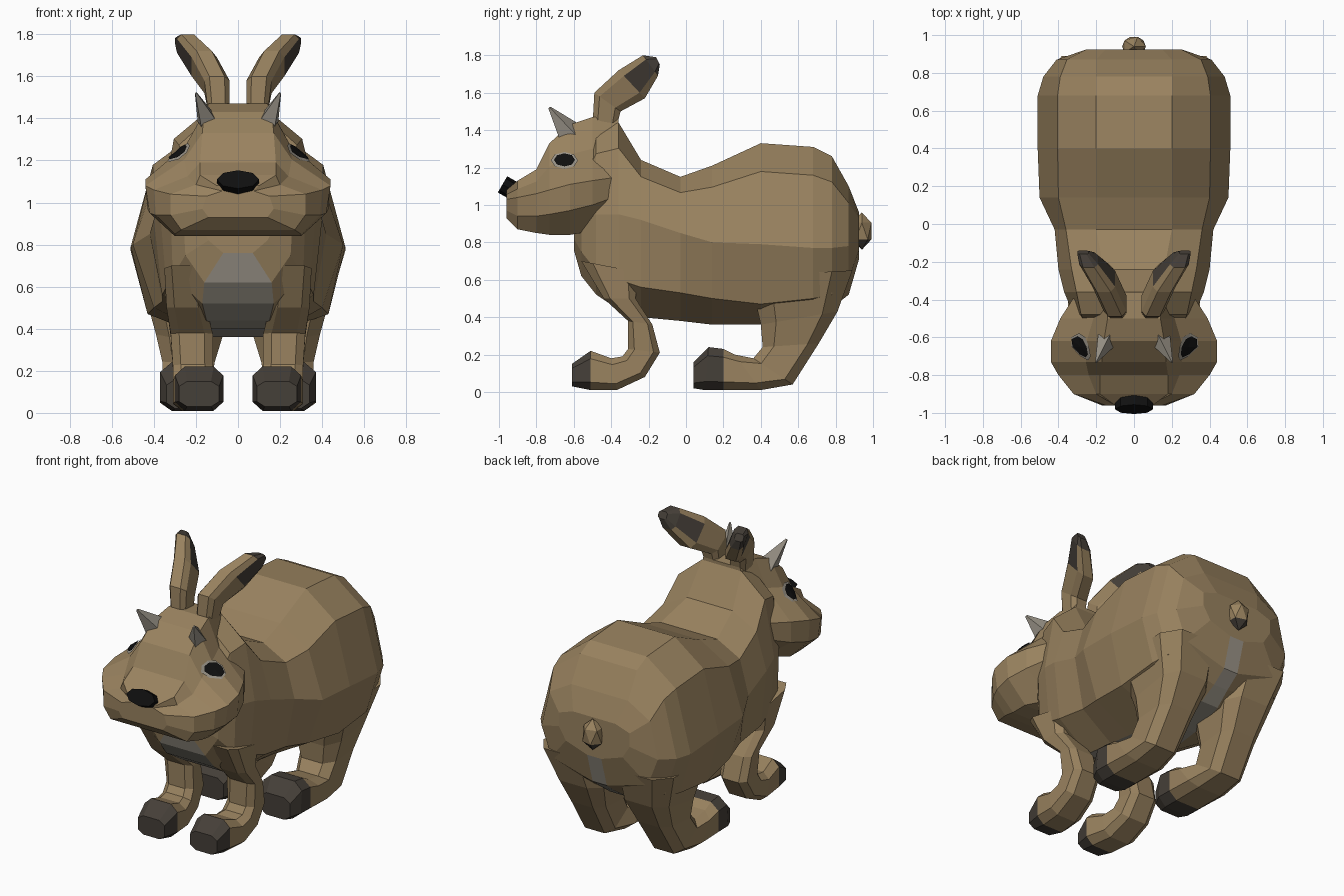
import bpy
import bmesh
from math import cos, sin, pi
from mathutils import Vector, Matrix
from mathutils.bvhtree import BVHTree

default_cube = bpy.data.objects.get("Cube")
if default_cube:
    bpy.data.objects.remove(default_cube, do_unlink=True)


def material(name, colour):
    mat = bpy.data.materials.new(name)
    mat.use_nodes = True
    rgba = (*colour, 1)
    mat.diffuse_color = rgba
    mat.node_tree.nodes["Principled BSDF"].inputs["Base Color"].default_value = rgba
    return mat


FUR = material("brown fur", (.32, .225, .115))
DARK = material("dark grey fur", (.06, .05, .04))
PALE = material("pale grey fur", (.33, .3, .25))
BLACK = material("black", (.005, .005, .005))


def finish(bm, name, mats, rule=None):
    """Turn a bmesh into a flat shaded object, colouring faces by a rule."""
    bmesh.ops.recalc_face_normals(bm, faces=bm.faces)
    mesh = bpy.data.meshes.new(name)
    if rule:
        for face in bm.faces:
            face.material_index = int(rule(face))
    bm.to_mesh(mesh)
    bm.free()
    for mat in mats:
        mesh.materials.append(mat)
    obj = bpy.data.objects.new(name, mesh)
    bpy.context.collection.objects.link(obj)
    return obj


def loft(rings):
    """Skin a row of equal closed rings and cap both ends."""
    bm = bmesh.new()
    rows = [[bm.verts.new(p) for p in ring] for ring in rings]
    for a, b in zip(rows, rows[1:]):
        for i in range(len(a)):
            j = (i + 1) % len(a)
            bm.faces.new((a[i], a[j], b[j], b[i]))
    bm.faces.new(rows[0])
    bm.faces.new(rows[-1])
    return bm


def trunk_ring(station, fraction, bulge):
    """Symmetric ten-sided section across the body at one y."""
    y, top_w, top_z, mid_w, mid_z, low_w, low_z, base_w, base_z = station
    half = [(top_w, top_z),
            ((top_w + mid_w) / 2 + bulge, top_z + (mid_z - top_z) * fraction),
            (mid_w, mid_z), (low_w, low_z), (base_w, base_z)]
    return ([Vector((x, y, z)) for x, z in half]
            + [Vector((-x, y, z)) for x, z in reversed(half)])


def limb_ring(section, side):
    """Chamfered box section between two points of the side profile."""
    ya, za, yb, zb, x_in, x_out = section
    a, b = Vector((0, ya, za)), Vector((0, yb, zb))
    outline = [(.2, 0), (.8, 0), (1, .2), (1, .8), (.8, 1), (.2, 1), (0, .8), (0, .2)]
    ring = []
    for u, v in outline:
        p = a.lerp(b, v)
        p.x = side * (x_in + (x_out - x_in) * u)
        ring.append(p)
    return ring


# Body with neck and haunches, pale strip along chest, belly and rump
body_stations = [
    (-.6, .1, .95, .16, .86, .14, .82, .07, .76),
    (-.56, .14, 1.2, .26, .92, .25, .75, .16, .62),
    (-.48, .14, 1.4, .32, .95, .31, .65, .17, .52),
    (-.36, .14, 1.44, .37, .95, .34, .6, .15, .44),
    (-.24, .16, 1.24, .4, .92, .36, .56, .15, .4),
    (-.03, .2, 1.15, .42, .85, .36, .53, .15, .38),
    (.14, .2, 1.21, .5, .8, .4, .5, .15, .36),
    (.4, .2, 1.33, .51, .79, .43, .47, .12, .36),
    (.68, .2, 1.31, .51, .77, .43, .5, .06, .38),
    (.78, .2, 1.26, .48, .77, .4, .52, .05, .45),
    (.87, .2, 1.1, .41, .78, .34, .6, .05, .52),
    (.925, .15, .96, .25, .84, .2, .76, .05, .71),
]


def on_belly_line(face):
    centre = face.calc_center_median()
    return abs(centre.x) < .01 and centre.z < .78 and abs(centre.y) < .92


finish(loft([trunk_ring(s, .28, .05) for s in body_stations]),
       "body", [FUR, PALE], on_belly_line)

# Head with broad cheeks and a short muzzle
head_stations = [
    (-.36, .13, 1.46, .3, 1.15, .3, 1.05, .15, .95),
    (-.5, .14, 1.47, .39, 1.13, .39, 1, .2, .86),
    (-.62, .16, 1.43, .44, 1.11, .43, .97, .3, .84),
    (-.73, .17, 1.33, .44, 1.08, .42, .95, .3, .84),
    (-.8, .18, 1.19, .4, 1.06, .39, .94, .3, .85),
    (-.9, .18, 1.13, .32, 1.04, .32, .94, .27, .87),
    (-.96, .1, 1.08, .15, 1.03, .17, .97, .14, .93),
]
head_bm = loft([trunk_ring(s, .5, -.05) for s in head_stations])
head_tree = BVHTree.FromBMesh(head_bm)
finish(head_bm, "head", [FUR])

# Nose
bm = bmesh.new()
bmesh.ops.create_cone(bm, cap_ends=True, segments=8, radius1=.1, radius2=.1, depth=.06,
                      matrix=Matrix.Translation((0, -.955, 1.095))
                      @ Matrix.Rotation(pi / 3, 4, "X")
                      @ Matrix.Diagonal((1, .5, 1, 1)))
finish(bm, "nose", [BLACK])

# Tail knob, dark underneath
bm = bmesh.new()
bmesh.ops.create_icosphere(bm, subdivisions=1, radius=1,
                           matrix=Matrix.Translation((0, .94, .86))
                           @ Matrix.Diagonal((.07, .06, .1, 1)))
finish(bm, "tail", [FUR, DARK], lambda f: f.calc_center_median().z < .83)

# Legs run from the shoulder or thigh down to the toe
hind_sections = [
    (.34, .62, .89, .65, .07, .46), (.4, .36, .81, .43, .07, .39),
    (.41, .24, .71, .26, .11, .36), (.36, .18, .57, .04, .13, .36),
    (.26, .2, .4, .01, .1, .37), (.2, .23, .2, .01, .1, .37),
    (.12, .24, .1, .01, .1, .37), (.04, .16, .04, .02, .13, .34),
]
fore_sections = [
    (-.56, .7, -.25, .64, .18, .35), (-.44, .5, -.27, .5, .15, .34),
    (-.31, .38, -.18, .36, .12, .32), (-.31, .23, -.14, .21, .12, .31),
    (-.34, .19, -.22, .08, .11, .31), (-.4, .18, -.37, .01, .09, .31),
    (-.51, .22, -.51, .01, .07, .3), (-.61, .15, -.61, .03, .09, .28),
]
# Ears sweep up, back and outward
ear_sections = [
    (-.5, 1.42, -.37, 1.42, .04, .14), (-.49, 1.6, -.35, 1.5, .04, .16),
    (-.36, 1.72, -.22, 1.57, .1, .22), (-.23, 1.8, -.15, 1.69, .19, .29),
    (-.16, 1.79, -.14, 1.75, .24, .3),
]


def face_disc(name, mat, side, half_y, half_z, lift):
    """Thin eight-sided plate projected on the side of the head."""
    bm = bmesh.new()
    rim = []
    offsets = [(cos(i * pi / 4), sin(i * pi / 4)) for i in range(8)]
    for u, v in offsets + [(0, 0)]:
        start = Vector((side, -.65 + half_y * u, 1.235 + half_z * v))
        hit = head_tree.ray_cast(start, Vector((-side, 0, 0)))[0]
        rim.append(bm.verts.new(hit + Vector((side * lift, 0, lift / 2))))
    centre = rim.pop()
    for i in range(8):
        bm.faces.new((rim[i], rim[(i + 1) % 8], centre))
    obj = finish(bm, name, [mat])
    # Fan normals must point out of the head
    if obj.data.polygons[0].normal.x * side < 0:
        obj.data.flip_normals()


for side, label in ((1, "left"), (-1, "right")):
    for part, sections, is_toe in (
            ("hind_leg", hind_sections, lambda c: c.y < .19 and c.z < .3),
            ("front_leg", fore_sections, lambda c: c.y < -.5 and c.z < .3),
            ("ear", ear_sections, lambda c: c.y > -.255 and c.z > 1.66)):
        finish(loft([limb_ring(s, side) for s in sections]), f"{label}_{part}",
               [FUR, DARK], lambda f, test=is_toe: test(f.calc_center_median()))

    # Horn: a four-sided spike leaning forward and outward
    base = Vector((side * .14, -.61, 1.37))
    lean = Vector((side * .06, -.12, .15))
    bm = bmesh.new()
    bmesh.ops.create_cone(bm, cap_ends=True, segments=4, radius1=.08, radius2=.008,
                          depth=lean.length,
                          matrix=Matrix.Translation(base + lean / 2)
                          @ lean.to_track_quat("Z", "Y").to_matrix().to_4x4()
                          @ Matrix.Diagonal((.7, 1, 1, 1)))
    finish(bm, f"{label}_horn", [PALE])

    # Eye: pale rim with a black pupil
    face_disc(f"{label}_eye_rim", PALE, side, .072, .045, .006)
    face_disc(f"{label}_eye", BLACK, side, .056, .035, .012)
